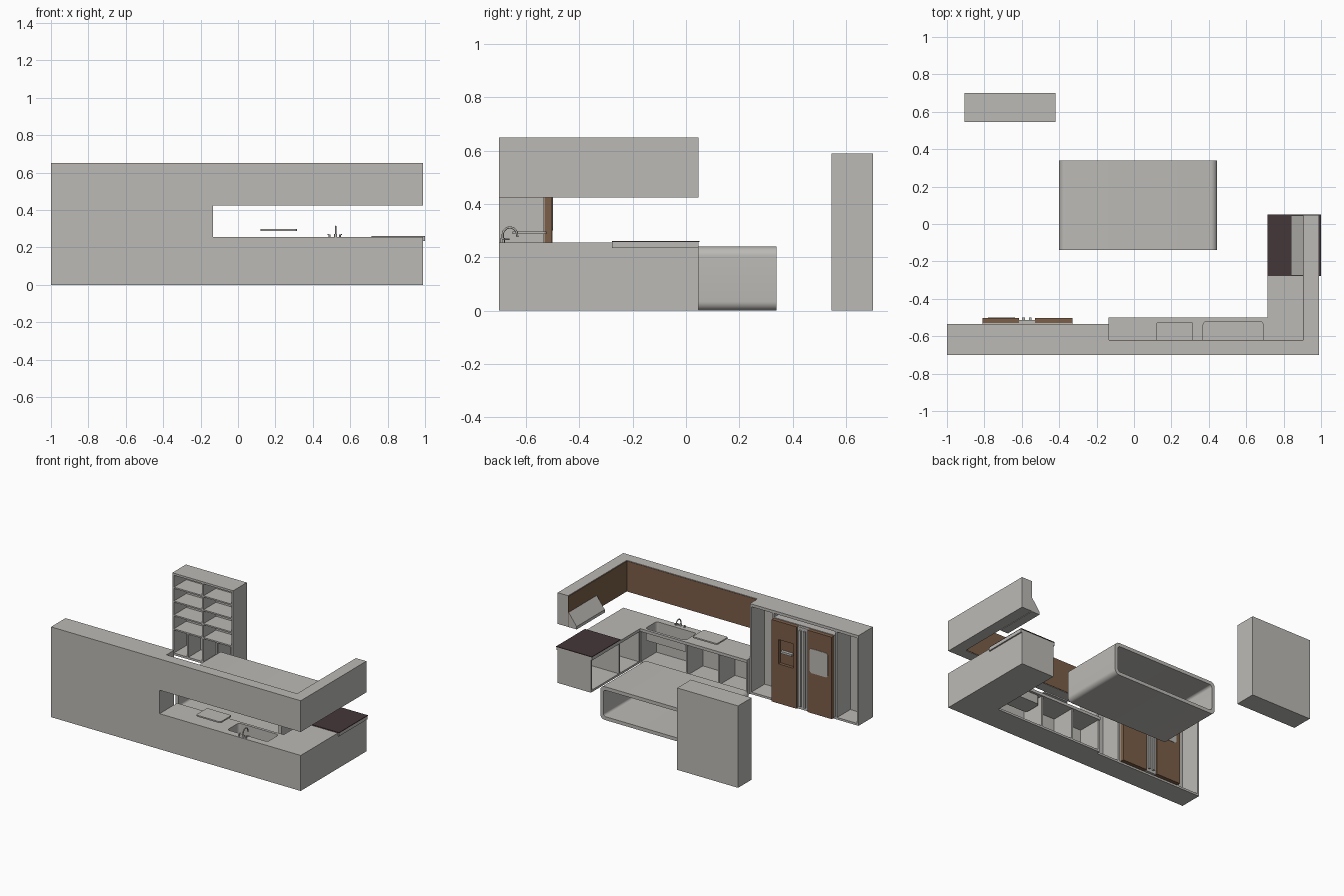
import bpy, bmesh, math
from mathutils import Vector

if "Cube" in bpy.data.objects:
    bpy.data.objects.remove(bpy.data.objects["Cube"])


def material(name, rgb):
    m = bpy.data.materials.new(name)
    m.diffuse_color = (*rgb, 1)
    m.use_nodes = True
    m.node_tree.nodes["Principled BSDF"].inputs["Base Color"].default_value = m.diffuse_color
    return m


GREY = material("warm grey", (0.50, 0.49, 0.465))
WOOD = material("brown wood", (0.20, 0.112, 0.065))
DARK = material("dark cooktop", (0.058, 0.038, 0.040))


def finish(name, bm, mat, recalc=True):
    if recalc:
        bmesh.ops.recalc_face_normals(bm, faces=bm.faces)
    me = bpy.data.meshes.new(name)
    bm.to_mesh(me)
    bm.free()
    me.materials.append(mat)
    ob = bpy.data.objects.new(name, me)
    bpy.context.collection.objects.link(ob)
    return ob


def box(name, x, y, z, mat=GREY):
    bm = bmesh.new()
    bmesh.ops.create_cube(bm, size=1)
    for v in bm.verts:
        v.co = [(r[0] + r[1]) / 2 + c * (r[1] - r[0]) for c, r in zip(v.co, (x, y, z))]
    return finish(name, bm, mat)


def rounded(a, b, r, n=5):
    """Outline of a rounded rectangle spanning the ranges a and b."""
    pts = []
    for k, (u, v) in enumerate(((a[1] - r, b[1] - r), (a[0] + r, b[1] - r),
                                (a[0] + r, b[0] + r), (a[1] - r, b[0] + r))):
        for i in range(n + 1):
            t = math.pi / 2 * (k + i / n)
            pts.append((u + r * math.cos(t), v + r * math.sin(t)))
    return pts


def prism(name, outline, lo, hi, place, mat=GREY, caps=(True, True)):
    """Extrude an outline; place(u, v, w) gives the 3D point."""
    bm = bmesh.new()
    rings = [[bm.verts.new(place(u, v, w)) for u, v in outline] for w in (lo, hi)]
    n = len(outline)
    for i in range(n):
        j = (i + 1) % n
        bm.faces.new((rings[0][i], rings[0][j], rings[1][j], rings[1][i]))
    for ring, cap in zip(rings, caps):
        if cap:
            bm.faces.new(ring)
    return finish(name, bm, mat)


def smooth(ob, angle=35):
    bpy.ops.object.select_all(action='DESELECT')
    ob.select_set(True)
    bpy.context.view_layer.objects.active = ob
    bpy.ops.object.shade_smooth_by_angle(angle=math.radians(angle))


def upright(u, v, w):      # outline in x, z
    return (u, w, v)


def flat(u, v, w):         # outline in x, y
    return (u, v, w)


# Tall units: shell, then panels between the three open bays
box("tall_back", (-1, -0.135), (-0.70, -0.685), (0, 0.65))
box("tall_top", (-1, -0.135), (-0.685, -0.535), (0.63, 0.65))
box("tall_floor", (-1, -0.135), (-0.685, -0.535), (0, 0.015))
for x in (-1, -0.83, -0.325, -0.147):
    box("tall_panel", (x, x + 0.012), (-0.685, -0.535), (0.015, 0.63))

# Refrigerator: body, two wood doors, central strip and handles
box("fridge_body", (-0.81, -0.33), (-0.68, -0.53), (0.015, 0.605))
box("fridge_door_right", (-0.81, -0.615), (-0.53, -0.502), (0.01, 0.60), WOOD)
box("fridge_centre", (-0.615, -0.53), (-0.53, -0.512), (0.01, 0.60))
for x in (-0.598, -0.562):
    box("fridge_handle", (x, x + 0.015), (-0.512, -0.50), (0.03, 0.58))
prism("door_panel", rounded((-0.78, -0.635), (0.30, 0.475), 0.018), -0.502, -0.499, upright)

# Dispenser door, built around its recess
for x, z in (((-0.53, -0.505), (0.01, 0.60)), ((-0.385, -0.33), (0.01, 0.60)),
             ((-0.505, -0.385), (0.01, 0.295)), ((-0.505, -0.385), (0.47, 0.60))):
    box("fridge_door_left", x, (-0.53, -0.502), z, WOOD)
box("dispenser_back", (-0.505, -0.385), (-0.53, -0.524), (0.295, 0.47), WOOD)
box("dispenser_tray", (-0.49, -0.40), (-0.524, -0.502), (0.375, 0.39))

# Base units: floor, back walls and dividers, open to the room
box("base_floor_front", (-0.135, 0.99), (-0.70, -0.51), (0, 0.015))
box("base_floor_side", (0.725, 0.99), (-0.51, 0.047), (0, 0.015))
box("base_back_front", (-0.135, 0.99), (-0.70, -0.685), (0.015, 0.235))
box("base_back_side", (0.975, 0.99), (-0.685, 0.047), (0.015, 0.235))
for x in (-0.135, 0.09, 0.345, 0.715):
    box("base_divider", (x, x + 0.013), (-0.685, -0.51), (0.015, 0.235))
for y in (-0.51, -0.283, 0.035):
    box("side_divider", (0.725, 0.975), (y, y + 0.012), (0.015, 0.235))

# Worktop with a sink cut-out
bowl = rounded((0.37, 0.69), (-0.65, -0.52), 0.02)
top = box("worktop_front", (-0.135, 0.99), (-0.70, -0.50), (0.235, 0.256))
cutter = prism("sink_cutter", bowl, 0.2, 0.3, flat)
cutter.hide_render = True
cutter.hide_viewport = True
cut = top.modifiers.new("sink_hole", 'BOOLEAN')
cut.operation = 'DIFFERENCE'
cut.solver = 'EXACT'
cut.object = cutter
box("worktop_side", (0.715, 0.99), (-0.50, -0.278), (0.235, 0.256))
box("range_top", (0.715, 1.0), (-0.278, 0.047), (0.235, 0.257))
box("cooktop", (0.715, 1.0), (-0.278, 0.05), (0.257, 0.262), DARK)

# Sink bowl, drain and board
basin = prism("sink_bowl", bowl, 0.175, 0.255, flat, caps=(True, False))
thick = basin.modifiers.new("sheet", 'SOLIDIFY')
thick.thickness = 0.003
thick.offset = 1
drain = [(0.53 + 0.017 * math.cos(t * math.pi / 8), -0.585 + 0.017 * math.sin(t * math.pi / 8))
         for t in range(16)]
prism("sink_drain", drain, 0.175, 0.179, flat)
prism("cutting_board", rounded((0.12, 0.315), (-0.65, -0.523), 0.012), 0.287, 0.297, flat)


# Faucet: bent tubes turned into meshes
def tube(name, pts, r):
    cu = bpy.data.curves.new(name, 'CURVE')
    cu.dimensions = '3D'
    cu.bevel_depth = r
    cu.bevel_resolution = 2
    cu.use_fill_caps = True
    sp = cu.splines.new('POLY')
    sp.points.add(len(pts) - 1)
    for p, q in zip(sp.points, pts):
        p.co = (*q, 1)
    ob = bpy.data.objects.new(name, cu)
    bpy.context.collection.objects.link(ob)
    bpy.ops.object.select_all(action='DESELECT')
    ob.select_set(True)
    bpy.context.view_layer.objects.active = ob
    bpy.ops.object.convert(target='MESH')
    ob = bpy.context.object
    ob.data.materials.clear()
    ob.data.materials.append(GREY)
    smooth(ob, 50)


arc = [(0.522, -0.66 + 0.027 * math.cos(math.pi * (1 - i / 10)),
        0.285 + 0.027 * math.sin(math.pi * (1 - i / 10))) for i in range(11)]
tube("faucet_neck", [(0.522, -0.687, 0.256)] + arc + [(0.522, -0.632, 0.276)], 0.004)
tube("faucet_base", [(0.522, -0.687, 0.256), (0.522, -0.687, 0.272)], 0.008)
for x, s in ((0.49, -1), (0.545, 1)):
    tube("faucet_valve", [(x, -0.685, 0.256), (x, -0.685, 0.268)], 0.005)
    tube("faucet_lever", [(x, -0.685, 0.267), (x + s * 0.01, -0.662, 0.268)], 0.0025)

# Wall units with wood fronts, and the extractor hood
box("wall_unit_front", (-0.135, 0.99), (-0.70, -0.622), (0.425, 0.65))
box("wall_unit_side", (0.907, 0.99), (-0.622, 0.047), (0.425, 0.65))
box("wall_doors_front", (-0.135, 0.905), (-0.622, -0.619), (0.428, 0.646), WOOD)
box("wall_doors_side", (0.904, 0.907), (-0.619, 0.046), (0.428, 0.646), WOOD)
prism("extractor_hood", [(0.904, 0.424), (0.84, 0.424), (0.84, 0.445), (0.904, 0.53)],
      -0.275, 0.045, upright)

# Island: rounded tube, open at both ends
bm = bmesh.new()
outer = rounded((-0.4, 0.445), (0, 0.24), 0.035, 8)
inner = rounded((-0.375, 0.42), (0.025, 0.215), 0.018, 8)
loops = [[bm.verts.new((u, y, v)) for u, v in ring]
         for ring, y in ((outer, -0.14), (outer, 0.34), (inner, 0.34), (inner, -0.14))]
for k in range(4):
    a, b = loops[k], loops[(k + 1) % 4]
    for i in range(len(a)):
        j = (i + 1) % len(a)
        bm.faces.new((a[i], a[j], b[j], b[i]))
smooth(finish("island", bm, GREY))

# Bookcase: shell, centre panel, shelves and low dividers, open to the front
X, Y, H = (-0.905, -0.42), (0.545, 0.70), 0.59
box("bookcase_back", X, (0.685, Y[1]), (0, H))
box("bookcase_top", X, (Y[0], 0.685), (H - 0.015, H))
box("bookcase_bottom", X, (Y[0], 0.685), (0, 0.015))
for x in (X[0], -0.669, X[1] - 0.013):
    box("bookcase_panel", (x, x + 0.013), (Y[0], 0.685), (0.015, H - 0.015))
for z in (0.48, 0.38, 0.28, 0.18):
    for x in ((-0.892, -0.669), (-0.656, -0.433)):
        box("bookcase_shelf", x, (Y[0], 0.685), (z, z + 0.01))
for x in (-0.787, -0.55):
    box("bookcase_divider", (x, x + 0.01), (Y[0], 0.685), (0.015, 0.18))
